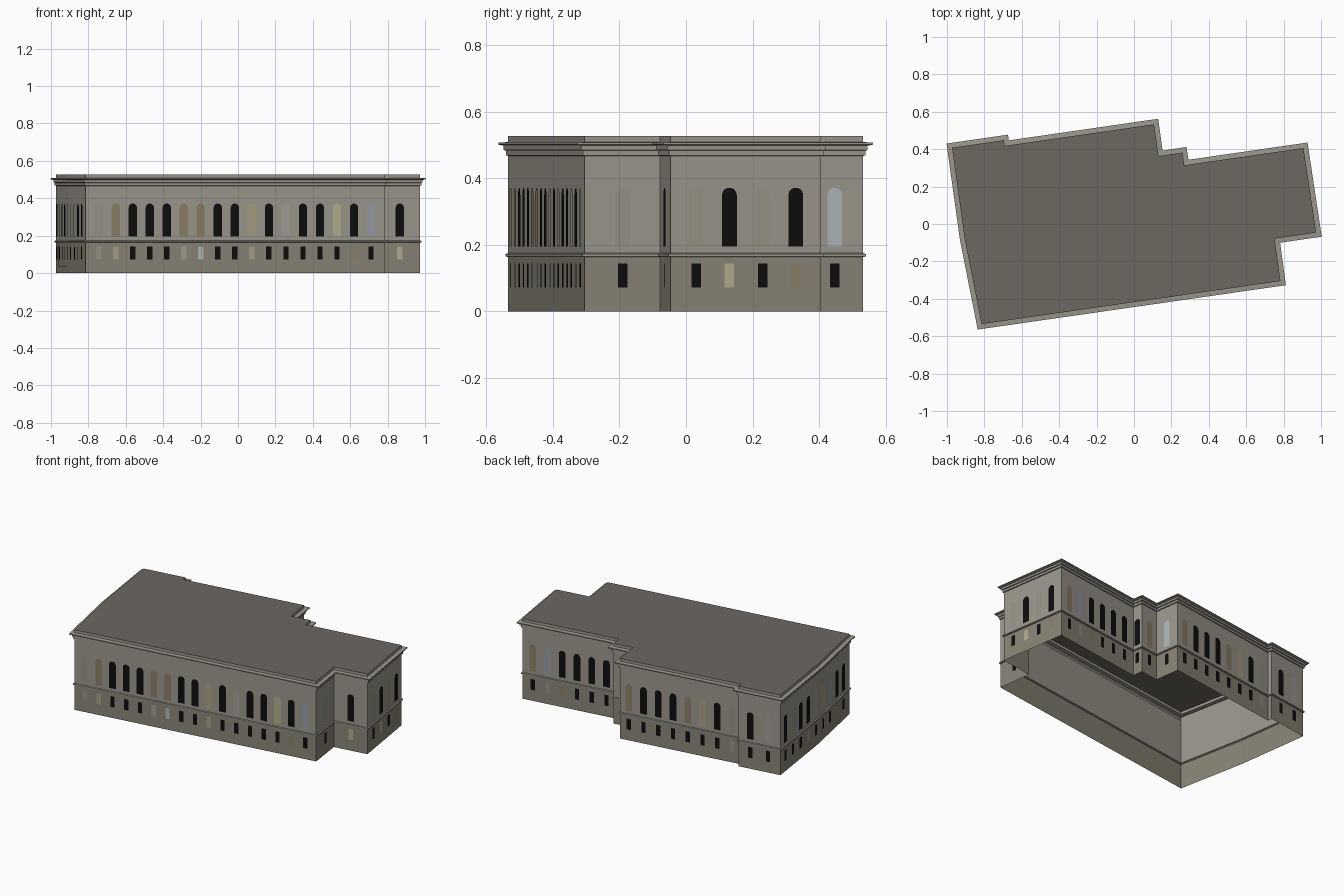
import bpy, math
from mathutils import Vector

if "Cube" in bpy.data.objects:
    bpy.data.objects.remove(bpy.data.objects["Cube"])

# Wall corners, counter-clockwise from front left
P = [Vector(p) for p in [
    (-.815, -.535), (.783, -.305), (.752, -.078), (.974, -.046), (.906, .406),
    (.269, .314), (.259, .382), (.131, .363), (.107, .533), (-.692, .4175),
    (-.696, .448), (-.973, .408), (-.905, -.08)]]
N = len(P)


def material(name, rgb):
    m = bpy.data.materials.new(name)
    m.diffuse_color = (*rgb, 1)
    m.use_nodes = True
    m.node_tree.nodes["Principled BSDF"].inputs["Base Color"].default_value = m.diffuse_color
    return m


STONE = material("stone", (.33, .31, .265))
BASE = material("base_stone", (.25, .23, .18))
ROOF = material("roofing", (.15, .14, .12))
PANES = {c: material("pane_" + c, rgb) for c, rgb in {
    "D": (.004, .004, .004), "T": (.27, .21, .14), "B": (.40, .34, .23),
    "G": (.36, .34, .31), "Y": (.44, .42, .27), "L": (.30, .33, .38),
    "C": (.42, .47, .48), "W": (.31, .29, .24)}.items()}


def mesh_object(name, verts, faces, mats, face_mats=None):
    me = bpy.data.meshes.new(name)
    me.from_pydata(verts, [], faces)
    for m in mats:
        me.materials.append(m)
    if face_mats:
        me.polygons.foreach_set("material_index", face_mats)
    ob = bpy.data.objects.new(name, me)
    bpy.context.collection.objects.link(ob)
    return ob


def wall_axes(i):
    d = (P[(i + 1) % N] - P[i]).normalized()
    return d, Vector((d.y, -d.x))


def offset_outline(r):
    """Footprint pushed outward by r with mitred corners."""
    out = []
    for i in range(N):
        n0, n1 = wall_axes(i - 1 if i else N - 1)[1], wall_axes(i)[1]
        out.append(P[i] + (n0 + n1) * (r / (1 + n0.dot(n1))))
    return out


def sweep(name, profile, mat):
    """Run an (offset, height) profile around the footprint."""
    verts = [(p.x, p.y, z) for r, z in profile for p in offset_outline(r)]
    faces = [(k * N + i, k * N + (i + 1) % N, (k + 1) * N + (i + 1) % N, (k + 1) * N + i)
             for k in range(len(profile) - 1) for i in range(N)]
    return mesh_object(name, verts, faces, [mat])


# Shell: base, string course, upper wall, cornice with low parapet, roof
sweep("base_wall", [(0, 0), (0, .163)], BASE)
sweep("string_course", [(0, .163), (.007, .165), (.007, .172), (0, .175)], STONE)
sweep("upper_wall", [(0, .175), (0, .467)], STONE)
sweep("cornice", [(0, .467), (.006, .469), (.006, .483), (.012, .485), (.012, .498),
                  (.026, .501), (.026, .507), (0, .509), (0, .527)], STONE)
mesh_object("roof", [(p.x, p.y, .527) for p in P], [list(range(N))], [ROOF])


def rect(w, z0, z1):
    return [(-w, z0), (w, z0), (w, z1), (-w, z1)]


def arched(w, z0, z1):
    spring = z1 - w
    arc = [(w * math.cos(a), spring + w * math.sin(a))
           for a in (math.pi * k / 7 for k in range(8))]
    return [(-w, z0), (w, z0)] + arc


def place(wall, dist, shape, out=.003):
    """Stand a flat outline on a wall, dist along it."""
    d, n = wall_axes(wall)
    o = P[wall] + d * dist + n * out
    return [(o.x + d.x * u, o.y + d.y * u, z) for u, z in shape]


# Windows per wall: first position, spacing, upper panes, lower panes
WINDOWS = {
    0: (.071, .0919, "WTDDDTTDDBDGDDYDL", "WBDDDGCDDBDDDDDTD"),
    1: (.115, .1, "W", "D"),
    2: (.114, .1, "D", "Y"),
    3: (.077, .101, "WDWD", "DYDT"),
    4: (.070, .0985, "TLDDDD", "DWTDDD"),
    5: (.034, .1, "D", "D"),
    6: (.064, .1, "T", "D"),
    7: (.085, .1, "C", "D"),
    8: (.060, .0985, "TDDDTBDW", "DDDDDDDW"),
    10: (.080, .118, "DG", "DD"),
    11: (.060, .1, "DWDDG", "DDDGD"),
    12: (.070, .1, "BLDD", "DDTD"),
}


def window_row(name, shape, row):
    keys = list(PANES)
    verts, faces, mats = [], [], []
    for wall, spec in WINDOWS.items():
        for k, code in enumerate(spec[row]):
            faces.append(list(range(len(verts), len(verts) + len(shape))))
            verts += place(wall, spec[0] + k * spec[1], shape)
            mats.append(keys.index(code))
    mesh_object(name, verts, faces, list(PANES.values()), mats)


window_row("arched_windows", arched(.0225, .195, .372), 2)
window_row("lower_windows", rect(.0145, .072, .143), 3)

# Plain panel at the foot of the left wall
mesh_object("side_panel", place(11, .245, rect(.15, .035, .163), .0015), [(0, 1, 2, 3)], [BASE])
